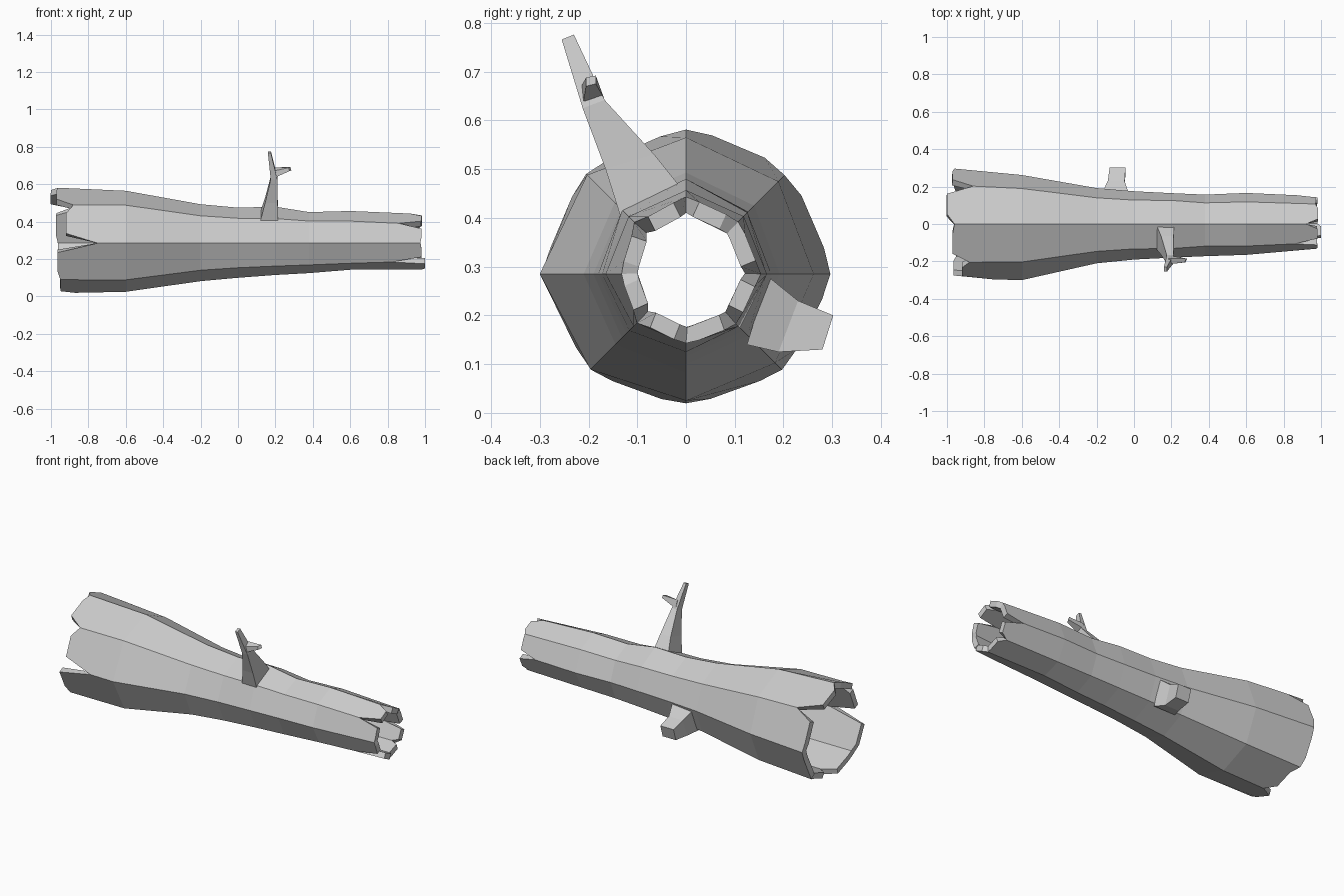
import bpy
from math import sin, cos, pi

if "Cube" in bpy.data.objects:
    bpy.data.objects.remove(bpy.data.objects["Cube"])

CZ = 0.285
# Log sections: x, then radius towards back, top, front, bottom
RINGS = [(-1.0, .30, .298, .29, .268), (-.6, .262, .28, .30, .26), (-.2, .192, .208, .21, .203),
         (0, .175, .19, .19, .185), (.2, .165, .195, .18, .17), (.38, .157, .166, .172, .16),
         (.6, .166, .172, .165, .142), (1.0, .148, .155, .13, .142)]


def log_point(x, k, push=1.0):
    """Point on ridge k (0 = back, 2 = top, 4 = front, 6 = bottom) at x."""
    for a, b in zip(RINGS, RINGS[1:]):
        if x <= b[0]:
            break
    t = (x - a[0]) / (b[0] - a[0])
    r4 = [p + (q - p) * t for p, q in zip(a[1:], b[1:])]
    k %= 8
    i = k // 2
    r = r4[i] if k % 2 == 0 else (r4[i] + r4[(i + 1) % 4]) / 2 * 0.99
    r *= push
    return (x, r * cos(k * pi / 4), CZ + r * sin(k * pi / 4))


def make(name, verts, faces):
    me = bpy.data.meshes.new(name)
    me.from_pydata(verts, [], faces)
    me.update()
    ob = bpy.data.objects.new(name, me)
    bpy.context.collection.objects.link(ob)
    return ob


# Hollow log: eight-sided tube
verts, faces = [], []
inner = RINGS[1:-1]
for ring in inner:
    verts += [log_point(ring[0], k) for k in range(8)]
for i in range(len(inner) - 1):
    for k in range(8):
        n = (k + 1) % 8
        faces.append((i * 8 + k, i * 8 + n, i * 8 + 8 + n, i * 8 + 8 + k))


# Splintered ends: a notch on each ridge, a plank end on each side
def ragged_end(first, notches, ends, flip):
    base = len(verts)
    verts.extend(log_point(x, k) for k, x in enumerate(notches))
    for k, x in enumerate(ends):
        n = (k + 1) % 8
        p, q = log_point(x, k, 1.03), log_point(x, n, 1.03)
        c = len(verts)
        for t in (.25, .75):
            verts.append(tuple(u + (v - u) * t for u, v in zip(p, q)))
        f = (first + k, first + n, base + n, c + 1, c, base + k)
        faces.append(f[::-1] if flip else f)


ragged_end(0, [-.96, -.86, -.96, -.88, -.75, -.95, -.87, -.95],
           [-.97, -1.0, -.97, -.92, -.965, -.95, -.92, -.96], True)
ragged_end((len(inner) - 1) * 8, [.87, .97, .92, .86, .975, .82, .98, .94],
           [.97, .985, .98, .98, .98, 1.0, .98, .98], False)
log = make("hollow_log", verts, faces)
wall = log.modifiers.new("wall", 'SOLIDIFY')
wall.thickness = 0.033
wall.offset = -1


def limb(name, sections):
    """Four-sided limb lofted through (x0, x1, (y, z) side a, (y, z) side b)."""
    v, f = [], []
    for x0, x1, a, b in sections:
        v += [(x0, *a), (x1, *a), (x1, *b), (x0, *b)]
    for i in range(len(sections) - 1):
        for j in range(4):
            n = (j + 1) % 4
            f.append((i * 4 + j, i * 4 + n, i * 4 + 4 + n, i * 4 + 4 + j))
    e = len(v)
    f += [(3, 2, 1, 0), (e - 4, e - 3, e - 2, e - 1)]
    return make(name, v, f)


# Branch on the upper front
limb("branch", [(.12, .215, (-.135, .405), (-.005, .455)),
                (.145, .212, (-.165, .50), (-.065, .53)),
                (.175, .21, (-.212, .625), (-.167, .642)),
                (.160, .176, (-.255, .766), (-.23, .776))])

# Twig forking off the branch
tv = [(.185, -.212, .63), (.185, -.168, .645), (.185, -.185, .69), (.185, -.215, .67),
      (.275, -.205, .67), (.285, -.185, .675), (.28, -.185, .692), (.27, -.205, .688)]
make("twig", tv, [(3, 2, 1, 0), (4, 5, 6, 7)] +
     [(j, (j + 1) % 4, 4 + (j + 1) % 4, 4 + j) for j in range(4)])

# Broken stub on the lower back
limb("stub", [(-.17, -.03, (.125, .14), (.168, .28)),
              (-.14, -.05, (.19, .125), (.23, .23)),
              (-.165, -.045, (.28, .13), (.302, .20))][:2] +
     [(-.13, -.045, (.28, .13), (.302, .20))])
